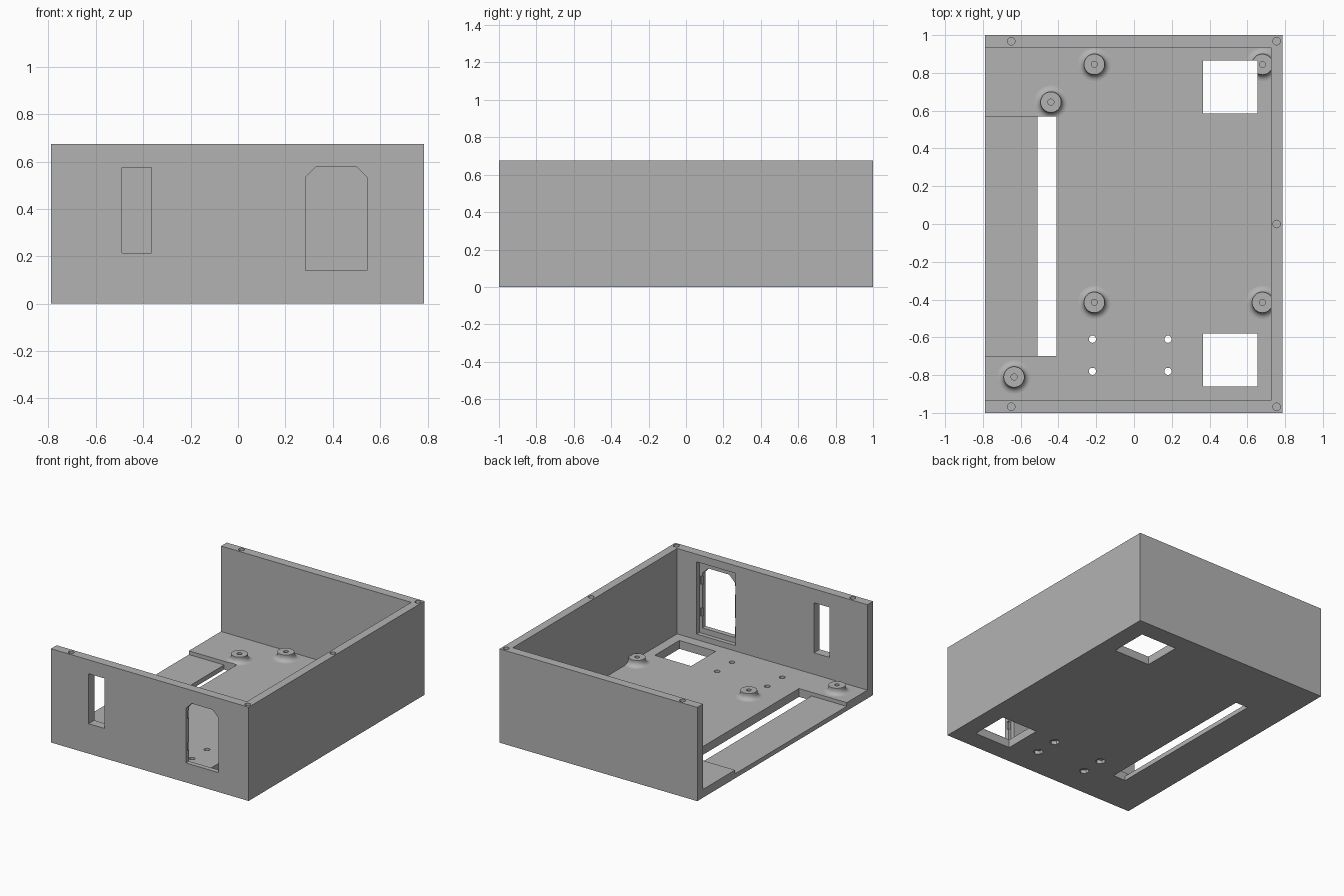
import bpy, bmesh, math
from mathutils import Matrix

cube = bpy.data.objects.get("Cube")
if cube:
    bpy.data.objects.remove(cube, do_unlink=True)

grey = bpy.data.materials.new("plain grey")
grey.use_nodes = True
colour = (0.45, 0.45, 0.45, 1)
grey.diffuse_color = colour
grey.node_tree.nodes["Principled BSDF"].inputs["Base Color"].default_value = colour

X0, X1, H = -0.79, 0.785, 0.675
FLOOR, WALL_Y, WALL_X = 0.06, 0.935, 0.725


def make(name, bm):
    bmesh.ops.recalc_face_normals(bm, faces=bm.faces)
    mesh = bpy.data.meshes.new(name)
    bm.to_mesh(mesh)
    bm.free()
    mesh.materials.append(grey)
    ob = bpy.data.objects.new(name, mesh)
    bpy.context.collection.objects.link(ob)
    return ob


def prism(name, outline, vector):
    """Extrude a closed outline of 3D points along a vector."""
    bm = bmesh.new()
    face = bm.faces.new([bm.verts.new(p) for p in outline])
    ext = bmesh.ops.extrude_face_region(bm, geom=[face])
    verts = [v for v in ext["geom"] if isinstance(v, bmesh.types.BMVert)]
    bmesh.ops.translate(bm, verts=verts, vec=vector)
    return make(name, bm)


def box(name, x, y, z):
    pts = [(x[0], y[0], z[0]), (x[1], y[0], z[0]), (x[1], y[1], z[0]), (x[0], y[1], z[0])]
    return prism(name, pts, (0, 0, z[1] - z[0]))


def drill(x, y, z, r, sides=24):
    bm = bmesh.new()
    bmesh.ops.create_cone(bm, cap_ends=True, segments=sides, radius1=r, radius2=r,
                          depth=z[1] - z[0],
                          matrix=Matrix.Translation((x, y, (z[0] + z[1]) / 2)))
    return make("cutter", bm)


def cut(target, cutter):
    cutter.hide_render = True
    mod = target.modifiers.new("cut", "BOOLEAN")
    mod.operation, mod.solver, mod.object = "DIFFERENCE", "EXACT", cutter
    bpy.context.view_layer.objects.active = target
    bpy.ops.object.modifier_apply(modifier=mod.name)
    bpy.data.objects.remove(cutter, do_unlink=True)


# Tray with an open side
case = box("case", (X0, X1), (-1, 1), (0, H))
cut(case, box("cutter", (-1, WALL_X), (-WALL_Y, WALL_Y), (FLOOR, 1)))


def bay_cutter():
    return box("cutter", (-1, -0.41), (-0.7, 0.57), (0.033, 0.3))


def vent_cutter(side):
    y = (0.585, 0.865) if side > 0 else (-0.86, -0.58)
    return box("cutter", (0.365, 0.655), y, (-0.1, 0.3))


# Floor: lowered bay, long slot and square vents
cut(case, bay_cutter())
cut(case, box("cutter", (-0.51, -0.41), (-0.7, 0.57), (-0.1, 0.2)))
for side in (-1, 1):
    cut(case, vent_cutter(side))

# Floor bolt holes with hexagonal nut pockets underneath
for x in (-0.22, 0.18):
    for y in (-0.61, -0.78):
        cut(case, drill(x, y, (-0.1, 0.2), 0.019))
        cut(case, drill(x, y, (-0.1, 0.025), 0.034, 6))

# Lid screw holes in the rim
for x, y in ((-0.65, 0.968), (0.755, 0.968), (0.755, 0), (0.755, -0.968), (-0.65, -0.968)):
    cut(case, drill(x, y, (H - 0.12, H + 0.1), 0.02))

# Front wall: switch opening, socket opening, its inner recess and clip notches
cut(case, box("cutter", (-0.49, -0.365), (-1.1, -0.9), (0.215, 0.575)))
c = 0.047
l, r, b, t = 0.285, 0.545, 0.14, 0.58
outline = [(l, b), (r, b), (r, t - c), (r - c, t), (l + c, t), (l, t - c)]
cut(case, prism("cutter", [(x, -1.1, z) for x, z in outline], (0, 0.2, 0)))
cut(case, box("cutter", (0.26, 0.57), (-0.965, -0.9), (0.1, 0.62)))
for z in (0.22, 0.45):
    cut(case, box("cutter", (0.27, 0.56), (-0.98, -0.95), (z, z + 0.06)))

# Standoffs with flared feet and blind holes, turned from one profile
TOP, R, FLARE = FLOOR + 0.045, 0.055, 0.033
profile = [(0, 0.07), (0.016, 0.07), (0.016, TOP), (R, TOP)]
for i in range(7):
    a = math.pi / 2 * i / 6
    profile.append((R + FLARE * (1 - math.cos(a)), FLOOR + FLARE * (1 - math.sin(a))))
profile += [(R + FLARE, 0.045), (0, 0.045)]


def standoff(x, y):
    bm = bmesh.new()
    verts = [bm.verts.new((px, 0, pz)) for px, pz in profile]
    edges = [bm.edges.new(pair) for pair in zip(verts, verts[1:])]
    bmesh.ops.spin(bm, geom=verts + edges, cent=(0, 0, 0), axis=(0, 0, 1),
                   angle=math.tau, steps=40)
    bmesh.ops.remove_doubles(bm, verts=bm.verts, dist=0.0005)
    bmesh.ops.translate(bm, verts=bm.verts, vec=(x, y, 0))
    return make("standoff", bm)


places = [(-0.21, 0.845), (0.68, 0.845), (-0.44, 0.645),
          (-0.21, -0.415), (0.68, -0.415), (-0.635, -0.81)]
for i, (x, y) in enumerate(places):
    post = standoff(x, y)
    if i == 1:
        cut(post, vent_cutter(1))
    if i == 2:
        cut(post, bay_cutter())
    bpy.ops.object.select_all(action="DESELECT")
    post.select_set(True)
    bpy.context.view_layer.objects.active = post
    bpy.ops.object.shade_smooth_by_angle(angle=math.radians(35))
